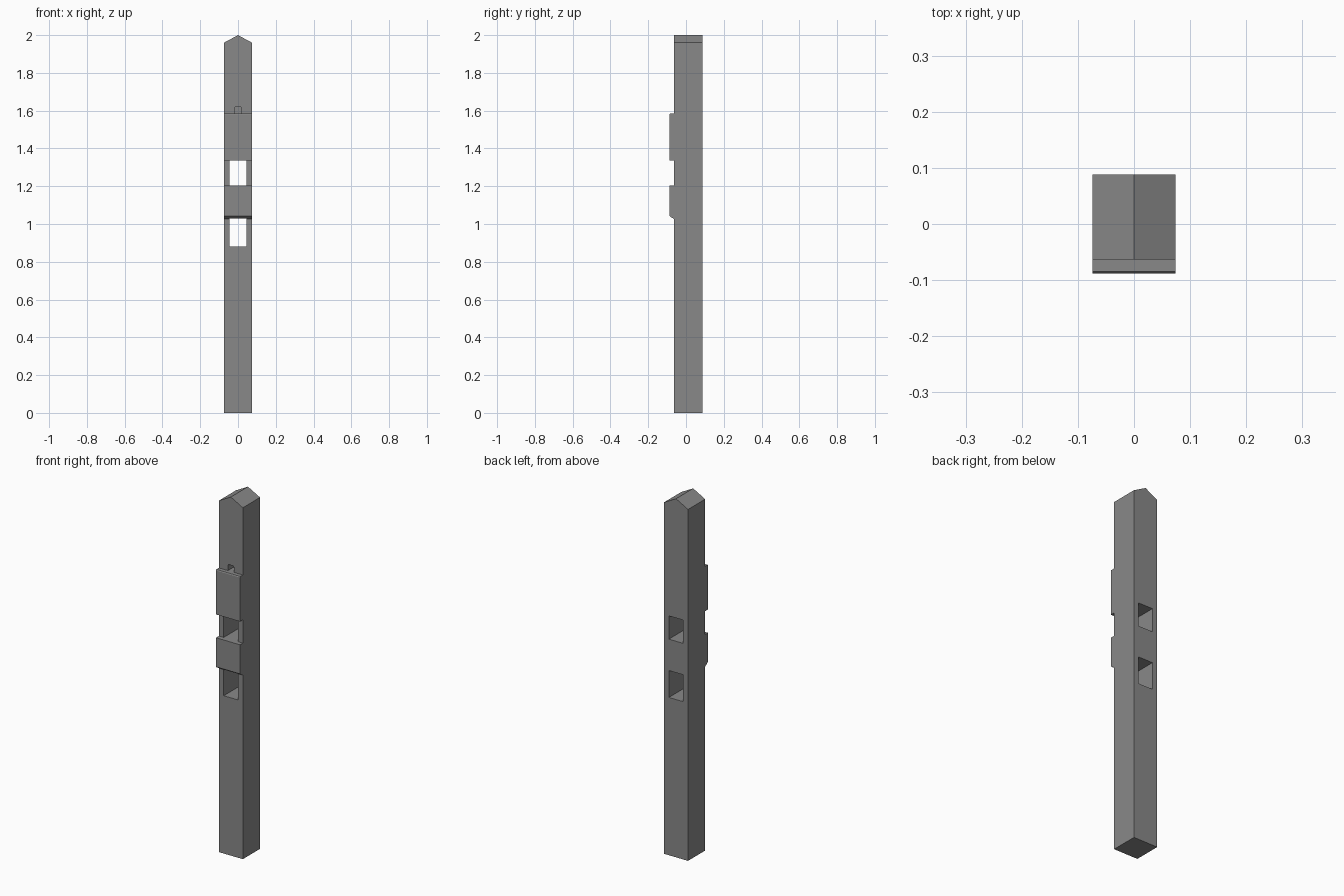
import bpy, bmesh
from mathutils import Vector

cube = bpy.data.objects.get("Cube")
if cube:
    bpy.data.objects.remove(cube, do_unlink=True)

HALF = 0.074                       # half width of the post
BACK, FACE, BAND = 0.088, -0.063, -0.088
SHOULDER, RIDGE = 1.96, 2.0

grey = bpy.data.materials.new("grey")
grey.use_nodes = True
colour = (0.25, 0.25, 0.25, 1)
grey.diffuse_color = colour
grey.node_tree.nodes["Principled BSDF"].inputs["Base Color"].default_value = colour


def extrude(bm, points, depth):
    """Fill a planar outline and sweep it along a vector."""
    face = bm.faces.new([bm.verts.new(p) for p in points])
    new = bmesh.ops.extrude_face_region(bm, geom=[face])["geom"]
    bmesh.ops.translate(bm, vec=depth, verts=[v for v in new if isinstance(v, bmesh.types.BMVert)])
    bmesh.ops.recalc_face_normals(bm, faces=bm.faces)


def finish(bm, name):
    mesh = bpy.data.meshes.new(name)
    bm.to_mesh(mesh)
    bm.free()
    mesh.materials.append(grey)
    obj = bpy.data.objects.new(name, mesh)
    bpy.context.collection.objects.link(obj)
    return obj


# Post: side profile with two raised bands on the front
side = [(BACK, 0), (BACK, RIDGE), (FACE, RIDGE),
        (FACE, 1.585), (BAND + 0.003, 1.585), (BAND, 1.58), (BAND, 1.335), (FACE, 1.335),
        (FACE, 1.205), (BAND, 1.205), (BAND, 1.043), (BAND + 0.006, 1.038), (FACE, 1.026),
        (FACE, 0)]
bm = bmesh.new()
extrude(bm, [(-HALF, y, z) for y, z in side], (2 * HALF, 0, 0))

# Gabled top
for s in (-1, 1):
    cut = bmesh.ops.bisect_plane(
        bm, geom=bm.verts[:] + bm.edges[:] + bm.faces[:], dist=1e-6, clear_outer=True,
        plane_co=(0, 0, RIDGE), plane_no=Vector((s * (RIDGE - SHOULDER), 0, HALF)).normalized())
    rim = [e for e in cut["geom_cut"] if isinstance(e, bmesh.types.BMEdge)]
    bmesh.ops.holes_fill(bm, edges=[e for e in rim if e.is_boundary] or bm.edges[:])
    rest = [e for e in bm.edges if e.is_boundary]
    if rest:
        bmesh.ops.holes_fill(bm, edges=rest)
bmesh.ops.recalc_face_normals(bm, faces=bm.faces)
post = finish(bm, "post")


def cut_opening(half, z0, z1, y0, y1, chamfer=0.0):
    """Cut a straight opening, optionally with clipped upper corners."""
    outline = [(-half, z0), (half, z0), (half, z1 - chamfer)]
    if chamfer:
        outline += [(half - chamfer, z1), (chamfer - half, z1)]
    outline.append((-half, z1 - chamfer))
    cutter_bm = bmesh.new()
    extrude(cutter_bm, [(x, y0, z) for x, z in outline], (0, y1 - y0, 0))
    cutter = finish(cutter_bm, "opening_cutter")
    cutter.hide_render = True
    mod = post.modifiers.new("opening", 'BOOLEAN')
    mod.operation, mod.solver, mod.object = 'DIFFERENCE', 'EXACT', cutter
    bpy.context.view_layer.update()
    baked = bpy.data.meshes.new_from_object(post.evaluated_get(bpy.context.evaluated_depsgraph_get()))
    post.modifiers.clear()
    post.data = baked
    bpy.data.objects.remove(cutter, do_unlink=True)


# Two windows through the post, and a small slot above the upper band
cut_opening(0.044, 0.88, 1.03, -0.2, 0.2)
cut_opening(0.044, 1.205, 1.335, -0.2, 0.2)
cut_opening(0.018, 1.585, 1.62, -0.2, -0.015, 0.005)
